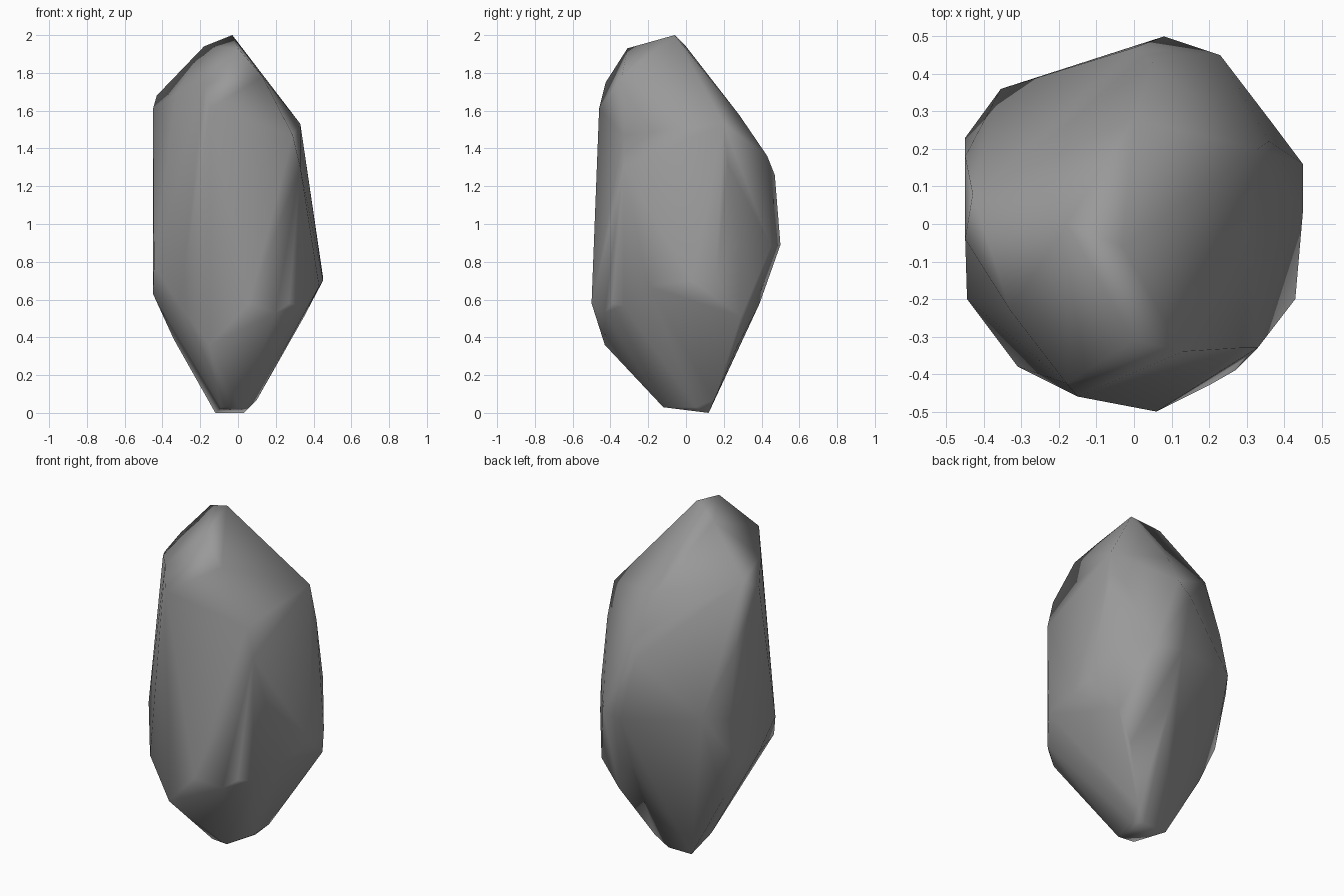
import bpy, bmesh

# Corner points of the boulder, grouped from the foot upwards
foot = [(-.12, .12, 0), (.03, .12, 0), (.06, .05, .03), (.01, -.12, .03),
        (-.09, -.11, .03), (.10, .15, .07)]
lower = [(-.15, -.43, .36), (-.34, .14, .39), (.25, .27, .35), (0, .23, .24),
         (.35, .29, .51), (.20, -.43, .53), (.06, -.50, .58), (-.31, -.38, .57),
         (.33, -.33, .57), (.27, -.39, .58), (.08, .39, .58)]
belly = [(-.45, -.04, .63), (-.45, .14, .63), (-.445, -.20, .78), (.43, -.20, .67),
         (.45, .03, .70), (.45, .16, .72), (.23, .45, .88), (.08, .50, .89),
         (-.45, .23, .93), (-.355, .36, .95), (.36, .28, .96)]
shoulder = [(0, .47, 1.26), (.36, .22, 1.32), (.33, -.33, 1.30), (-.45, .18, 1.32),
            (.05, .43, 1.36), (.29, -.33, 1.47), (.33, .20, 1.53), (0, .28, 1.58)]
crown = [(-.45, -.04, 1.61), (-.15, -.46, 1.61), (-.33, -.23, 1.69), (-.43, .08, 1.68),
         (-.18, -.425, 1.75), (.13, -.34, 1.78), (0, -.31, 1.93), (-.18, 0, 1.94),
         (-.03, -.06, 2.0)]

# Wrap the points in a convex skin
bm = bmesh.new()
for band in (foot, lower, belly, shoulder, crown):
    for p in band:
        bm.verts.new(p)
bmesh.ops.convex_hull(bm, input=bm.verts[:])
inside = [v for v in bm.verts if not v.link_faces]
bmesh.ops.delete(bm, geom=inside, context='VERTS')
bmesh.ops.recalc_face_normals(bm, faces=bm.faces[:])

# Soft shading across the large facets
for f in bm.faces:
    f.smooth = True

mesh = bpy.data.meshes.new("boulder")
bm.to_mesh(mesh)
bm.free()
rock = bpy.data.objects.new("boulder", mesh)
bpy.context.collection.objects.link(rock)

# Large facets dominate the shading
weighted = rock.modifiers.new("facet_shading", 'WEIGHTED_NORMAL')
weighted.mode = 'FACE_AREA'
weighted.weight = 50

# Dark stone
stone = bpy.data.materials.new("dark_stone")
stone.diffuse_color = (.32, .32, .32, 1)
mesh.materials.append(stone)
